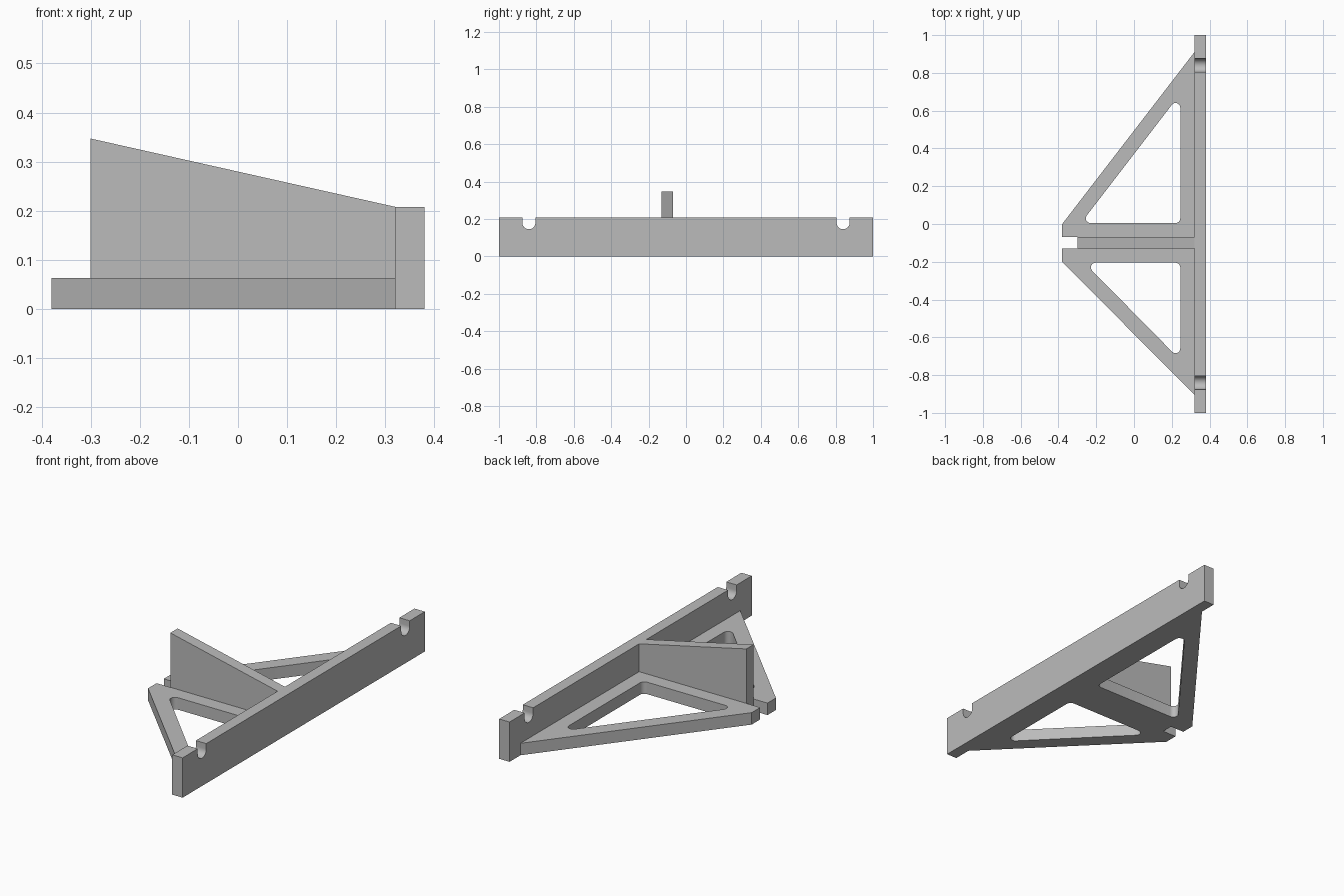
import bpy
import bmesh
import math
from mathutils import Vector, Matrix

if "Cube" in bpy.data.objects:
    bpy.data.objects.remove(bpy.data.objects["Cube"], do_unlink=True)

grey = bpy.data.materials.new("plain grey")
grey.use_nodes = True
grey.diffuse_color = (0.5, 0.5, 0.5, 1)
grey.node_tree.nodes["Principled BSDF"].inputs["Base Color"].default_value = (0.5, 0.5, 0.5, 1)


def rounded(corners, r, steps=8):
    """Round every corner of a convex polygon with radius r."""
    out = []
    for i, c in enumerate(corners):
        c = Vector(c)
        a = (Vector(corners[i - 1]) - c).normalized()
        b = (Vector(corners[(i + 1) % len(corners)]) - c).normalized()
        half = a.angle(b) / 2
        centre = c + (a + b).normalized() * r / math.sin(half)
        start = c + a * r / math.tan(half) - centre
        end = c + b * r / math.tan(half) - centre
        turn = start.angle_signed(end)
        for k in range(steps + 1):
            t = -turn * k / steps
            out.append(centre + Matrix.Rotation(t, 2) @ start)
    return out


def plate(name, loops, thickness, axes, offset):
    """Extrude a flat outline with holes; axes are the directions of u, v and w."""
    curve = bpy.data.curves.new(name + "_outline", 'CURVE')
    curve.dimensions = '2D'
    curve.fill_mode = 'BOTH'
    curve.extrude = thickness / 2
    for loop in loops:
        spline = curve.splines.new('POLY')
        spline.points.add(len(loop) - 1)
        for point, (u, v) in zip(spline.points, loop):
            point.co = (u, v, 0, 1)
        spline.use_cyclic_u = True
    helper = bpy.data.objects.new(name + "_outline", curve)
    bpy.context.collection.objects.link(helper)
    bpy.context.view_layer.update()
    mesh = bpy.data.meshes.new_from_object(helper.evaluated_get(bpy.context.evaluated_depsgraph_get()))
    bpy.data.objects.remove(helper, do_unlink=True)
    bpy.data.curves.remove(curve)

    mesh.name = name
    mesh.transform(Matrix.Translation(offset) @ Matrix(axes).transposed().to_4x4())
    bm = bmesh.new()
    bm.from_mesh(mesh)
    bmesh.ops.remove_doubles(bm, verts=bm.verts, dist=0.0001)
    bmesh.ops.recalc_face_normals(bm, faces=bm.faces)
    bm.to_mesh(mesh)
    bm.free()
    mesh.materials.clear()
    mesh.materials.append(grey)
    obj = bpy.data.objects.new(name, mesh)
    bpy.context.collection.objects.link(obj)
    bpy.ops.object.select_all(action='DESELECT')
    obj.select_set(True)
    bpy.context.view_layer.objects.active = obj
    bpy.ops.object.shade_smooth_by_angle(angle=math.radians(30))
    return obj


X, Y, Z = (1, 0, 0), (0, 1, 0), (0, 0, 1)
base_h, wall_h = 0.0625, 0.208
wall_in, wall_out = 0.32, 0.38
slot_x, slot_lo, slot_hi = -0.30, -0.13, -0.07

# Flat base: two triangular braces with rounded windows and a slot between them
outline = [(wall_in, -0.905), (wall_in, 0.91), (-wall_out, 0), (-wall_out, slot_hi),
           (slot_x, slot_hi), (slot_x, slot_lo), (-wall_out, slot_lo), (-wall_out, -0.2)]
back_window = rounded([(-0.281, 0.005), (0.245, 0.005), (0.245, 0.689)], 0.025)
front_window = rounded([(-0.263, -0.205), (0.245, -0.72), (0.245, -0.205)], 0.025)
plate("base_braces", [outline, back_window, front_window], base_h,
      (X, Y, Z), (0, 0, base_h / 2))

# Long upright wall with two round-bottomed notches in the top edge
notch_y, notch_r, notch_z = 0.84, 0.035, 0.18
profile = [(-1, 0), (1, 0), (1, wall_h)]
for side in (1, -1):
    centre = side * notch_y
    profile.append((centre + notch_r, wall_h))
    for k in range(17):
        a = -math.pi * k / 16
        profile.append((centre + notch_r * math.cos(a), notch_z + notch_r * math.sin(a)))
    profile.append((centre - notch_r, wall_h))
profile.append((-1, wall_h))
plate("notched_wall", [profile], wall_out - wall_in,
      (Y, Z, X), ((wall_in + wall_out) / 2, 0, 0))

# Sloped upright fin standing on the base, in line with the slot
fin = [(slot_x, base_h), (wall_in, base_h), (wall_in, wall_h), (slot_x, 0.347)]
plate("sloped_fin", [fin], slot_hi - slot_lo,
      (X, Z, (0, -1, 0)), (0, (slot_lo + slot_hi) / 2, 0))
